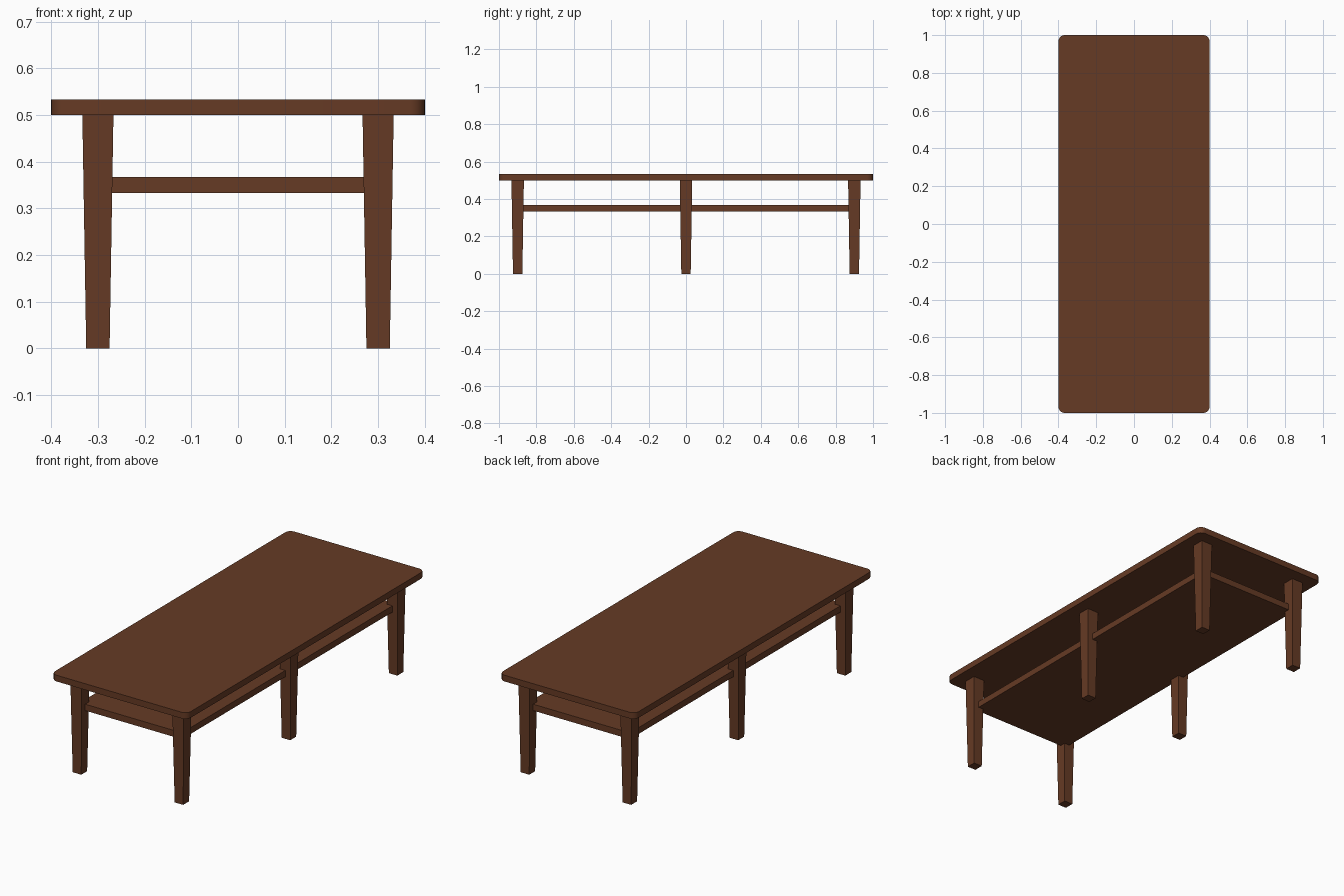
import bpy, bmesh

if "Cube" in bpy.data.objects:
    bpy.data.objects.remove(bpy.data.objects["Cube"])

wood = bpy.data.materials.new("dark brown wood")
wood.diffuse_color = (0.133, 0.043, 0.018, 1.0)
wood.use_nodes = True
wood.node_tree.nodes["Principled BSDF"].inputs["Base Color"].default_value = wood.diffuse_color


def finish(bm, name):
    bmesh.ops.recalc_face_normals(bm, faces=bm.faces)
    mesh = bpy.data.meshes.new(name)
    bm.to_mesh(mesh)
    bm.free()
    mesh.materials.append(wood)
    ob = bpy.data.objects.new(name, mesh)
    bpy.context.collection.objects.link(ob)
    return ob


def slab(name, half_x, half_y, z0, z1, radius=0.0):
    """Flat board, with optional rounded upright corners."""
    bm = bmesh.new()
    bmesh.ops.create_cube(bm, size=1)
    for v in bm.verts:
        v.co = (v.co.x * 2 * half_x, v.co.y * 2 * half_y, z1 if v.co.z > 0 else z0)
    if radius:
        upright = [e for e in bm.edges
                   if abs(e.verts[0].co.z - e.verts[1].co.z) > 1e-4]
        bmesh.ops.bevel(bm, geom=upright, offset=radius, segments=8,
                        profile=0.5, affect='EDGES')
    return finish(bm, name)


def tapered_leg(name, x, y):
    """Square leg, wider at the top."""
    bm = bmesh.new()
    bmesh.ops.create_cube(bm, size=2)
    for v in bm.verts:
        top = v.co.z > 0
        half = 0.0333 if top else 0.025
        v.co = (x + v.co.x * half, y + v.co.y * half, 0.5 if top else 0.0)
    return finish(bm, name)


# table top with rounded corners
top = slab("table_top", 0.4, 1.0, 0.5, 0.533, radius=0.033)
bpy.context.view_layer.objects.active = top
top.select_set(True)
bpy.ops.object.shade_smooth_by_angle(angle=0.6)

# lower shelf, let into the legs
slab("lower_shelf", 0.3, 0.9, 0.333, 0.367)

# three pairs of legs
for row, y in (("front", -0.9), ("middle", 0.0), ("back", 0.9)):
    for side, x in (("left", -0.3), ("right", 0.3)):
        tapered_leg(f"{row}_{side}_leg", x, y)
